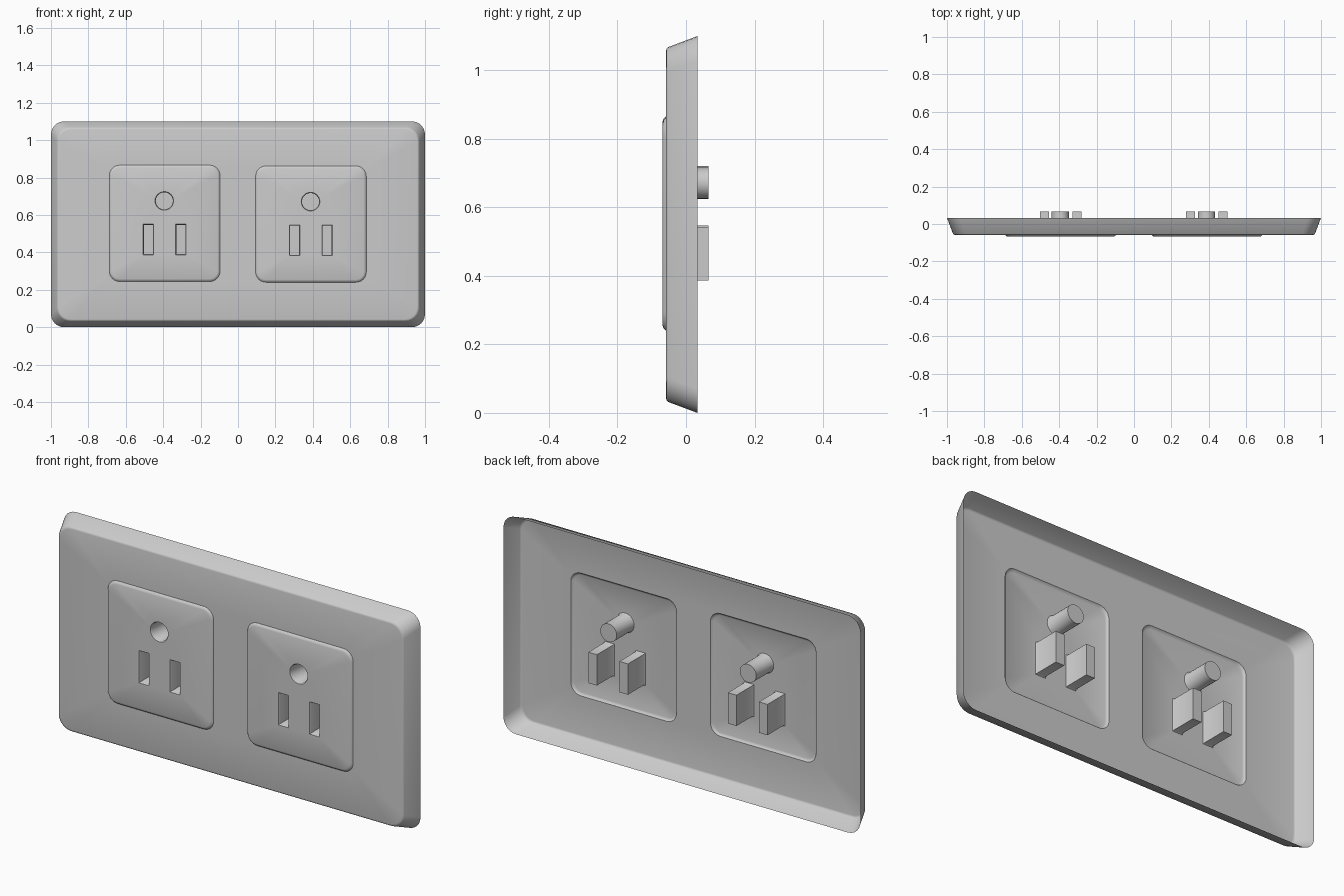
import bpy, bmesh, math

if "Cube" in bpy.data.objects:
    bpy.data.objects.remove(bpy.data.objects["Cube"])


def rounded_rect(cx, cz, hw, hh, r, seg=6):
    """Outline points (x, z) of a rounded rectangle."""
    pts = []
    for i, (sx, sz) in enumerate([(1, 1), (-1, 1), (-1, -1), (1, -1)]):
        for k in range(seg + 1):
            a = math.pi / 2 * (i + k / seg)
            pts.append((cx + sx * (hw - r) + r * math.cos(a),
                        cz + sz * (hh - r) + r * math.sin(a)))
    return pts


def rect(cx, cz, hw, hh):
    return [(cx + hw, cz + hh), (cx - hw, cz + hh), (cx - hw, cz - hh), (cx + hw, cz - hh)]


def circle(cx, cz, r, n=24):
    return [(cx + r * math.cos(2 * math.pi * i / n), cz + r * math.sin(2 * math.pi * i / n))
            for i in range(n)]


def ring(bm, pts, y):
    return [bm.verts.new((x, y, z)) for x, z in pts]


def loop_edges(bm, vs):
    out = []
    for a, b in zip(vs, vs[1:] + vs[:1]):
        out.append(bm.edges.get((a, b)) or bm.edges.new((a, b)))
    return out


def loft(bm, rings):
    for r1, r2 in zip(rings, rings[1:]):
        n = len(r1)
        for i in range(n):
            bm.faces.new((r1[i], r1[(i + 1) % n], r2[(i + 1) % n], r2[i]))


def fill(bm, loops):
    """Flat face bounded by the first loop with the others as holes."""
    edges = [e for vs in loops for e in loop_edges(bm, vs)]
    bmesh.ops.triangle_fill(bm, use_beauty=True, use_dissolve=False, edges=edges,
                            normal=(0, -1, 0))


def finish(bm, name):
    bmesh.ops.recalc_face_normals(bm, faces=bm.faces[:])
    # the broad front must face -y
    if sum(f.normal.y * f.calc_area() for f in bm.faces) > 0:
        bmesh.ops.reverse_faces(bm, faces=bm.faces[:])
    me = bpy.data.meshes.new(name)
    bm.to_mesh(me)
    bm.free()
    ob = bpy.data.objects.new(name, me)
    bpy.context.collection.objects.link(ob)
    bpy.ops.object.select_all(action='DESELECT')
    ob.select_set(True)
    bpy.context.view_layer.objects.active = ob
    bpy.ops.object.shade_smooth_by_angle(angle=math.radians(35))


FRONT = -0.058
FACE = -0.068
PIN_END = 0.066
OUTLETS = [("left_receptacle", -0.392, 0.555), ("right_receptacle", 0.390, 0.551)]
HW, HH, R = 0.296, 0.311, 0.055

# cover plate: open-backed tray with sloped sides and two openings
bm = bmesh.new()
rings = [ring(bm, rounded_rect(0, 0.55, 1 - d, 0.55 - d, 0.07), y)
         for d, y in [(0, 0.033), (0.032, -0.052), (0.036, -0.0565), (0.042, FRONT)]]
loft(bm, rings)
holes = [ring(bm, rounded_rect(cx, cz, HW, HH, R), FRONT) for _, cx, cz in OUTLETS]
fill(bm, [rings[-1]] + holes)
finish(bm, "cover_plate")

# receptacles: raised pads with pockets that stick out of the back
for name, cx, cz in OUTLETS:
    bm = bmesh.new()
    pad = [ring(bm, rounded_rect(cx, cz, HW - d, HH - d, R - d), y)
           for d, y in [(0, FRONT), (0.006, -0.065), (0.014, FACE)]]
    loft(bm, pad)
    mouths = []
    shapes = [lambda g: circle(cx - 0.002, cz + 0.12, 0.046 + g)]
    for s in (-1, 1):
        shapes.append(lambda g, s=s: rect(cx + s * 0.087, cz - 0.086, 0.024 + g, 0.078 + g))
    for shape in shapes:
        pocket = [ring(bm, shape(g), y)
                  for g, y in [(0.004, FACE), (0, FACE + 0.006), (0, PIN_END)]]
        loft(bm, pocket)
        bm.faces.new(pocket[-1])
        mouths.append(pocket[0])
    fill(bm, [pad[-1]] + mouths)
    finish(bm, name)
